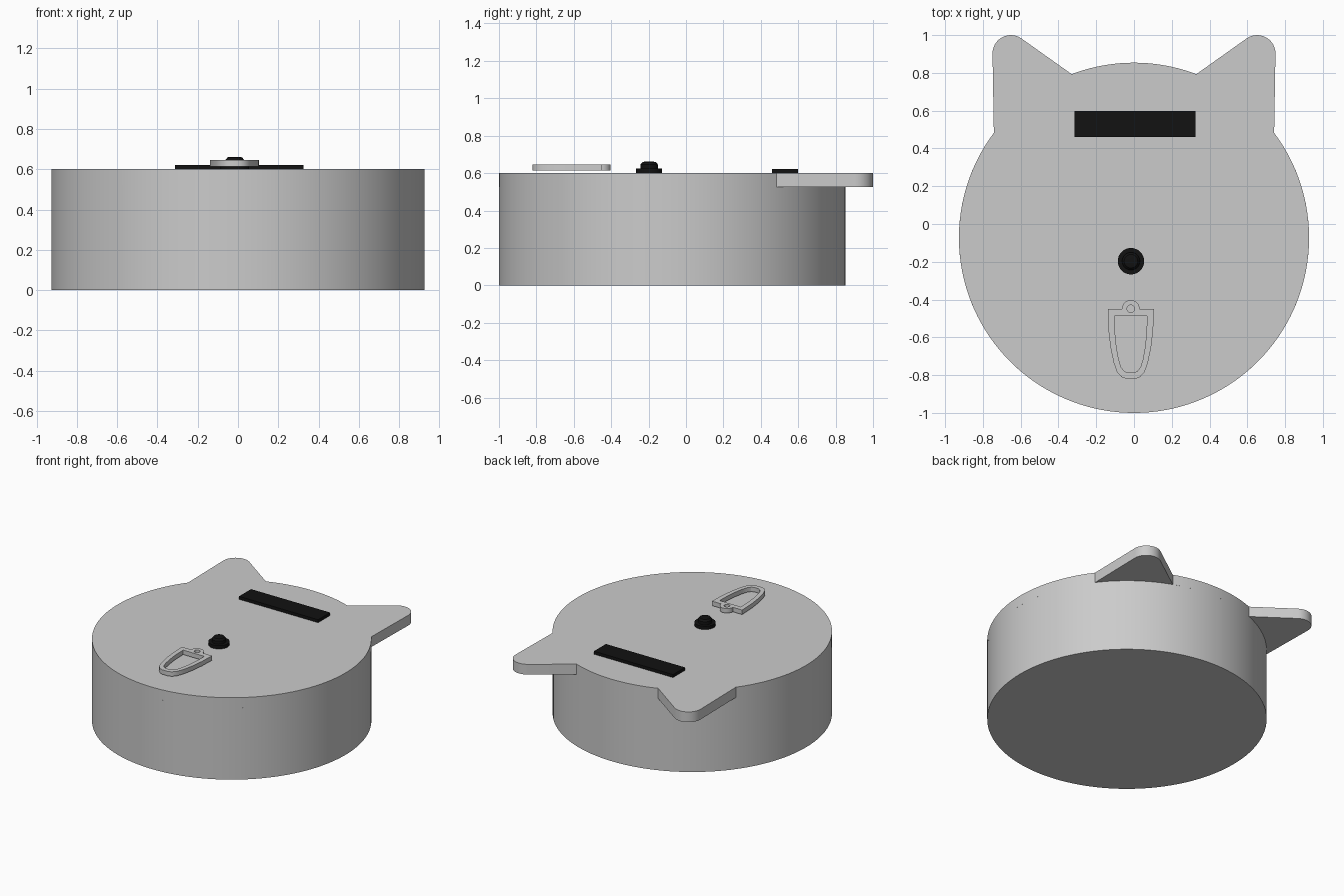
import bpy, bmesh
from math import radians, cos, sin, sqrt, atan2, degrees

if "Cube" in bpy.data.objects:
    bpy.data.objects.remove(bpy.data.objects["Cube"])

CY, R = -0.073, 0.927       # centre and radius of the round case
black = bpy.data.materials.new("black")
black.diffuse_color = (0.006, 0.006, 0.006, 1)
black.use_nodes = True
black.node_tree.nodes["Principled BSDF"].inputs["Base Color"].default_value = black.diffuse_color


def arc(cx, cy, r, a0, a1, n):
    return [(cx + r * cos(radians(a0 + (a1 - a0) * i / n)),
             cy + r * sin(radians(a0 + (a1 - a0) * i / n))) for i in range(n + 1)]


def finish(ob, mat=None):
    if mat:
        ob.data.materials.append(mat)
    bpy.ops.object.select_all(action='DESELECT')
    ob.select_set(True)
    bpy.context.view_layer.objects.active = ob
    bpy.ops.object.shade_smooth_by_angle(angle=radians(30))
    return ob


def plate(name, loops, z0, z1):
    """Extrude a flat outline (first loop) with optional holes."""
    cu = bpy.data.curves.new(name, 'CURVE')
    cu.dimensions, cu.fill_mode, cu.extrude = '2D', 'BOTH', (z1 - z0) / 2
    for pts in loops:
        sp = cu.splines.new('POLY')
        sp.points.add(len(pts) - 1)
        for p, (x, y) in zip(sp.points, pts):
            p.co = (x, y, 0, 1)
        sp.use_cyclic_u = True
    ob = bpy.data.objects.new(name, cu)
    bpy.context.collection.objects.link(ob)
    bpy.ops.object.select_all(action='DESELECT')
    ob.select_set(True)
    bpy.context.view_layer.objects.active = ob
    bpy.ops.object.convert(target='MESH')
    ob = bpy.context.object
    bm = bmesh.new()
    bm.from_mesh(ob.data)
    bmesh.ops.remove_doubles(bm, verts=bm.verts, dist=1e-5)
    bmesh.ops.recalc_face_normals(bm, faces=bm.faces)
    bm.to_mesh(ob.data)
    bm.free()
    ob.location.z = (z0 + z1) / 2
    return finish(ob)


def lathe(name, profile, x, y, n, mat=None):
    """Stack rings of (radius, z) into a closed turned part."""
    bm = bmesh.new()
    rings = [[bm.verts.new((px, py, z)) for px, py in arc(0, 0, r, 0, 360, n)[:-1]]
             for r, z in profile]
    for a, b in zip(rings, rings[1:]):
        for i in range(n):
            j = (i + 1) % n
            bm.faces.new((a[i], a[j], b[j], b[i]))
    bm.faces.new(rings[0][::-1])
    bm.faces.new(rings[-1])
    me = bpy.data.meshes.new(name)
    bm.to_mesh(me)
    bm.free()
    ob = bpy.data.objects.new(name, me)
    bpy.context.collection.objects.link(ob)
    ob.location = (x, y, 0)
    return finish(ob, mat)


# Round case
lathe("case", [(R, 0), (R, 0.525)], 0, CY, 128)

# Lid with two rounded ears
def rim_angle(x):
    return degrees(atan2(sqrt(R * R - x * x), x))

low, high = rim_angle(0.742), rim_angle(0.33)
right_ear = arc(0.652, 0.903, 0.097, 0, 125, 14)
left_ear = [(-x, y) for x, y in reversed(right_ear)]
lid = (right_ear + arc(0, CY, R, high, 180 - high, 20) + left_ear
       + arc(0, CY, R, 180 - low, 360 + low, 100))
plate("lid", [lid], 0.525, 0.6)

# Display panel
bpy.ops.mesh.primitive_cube_add(size=1, location=(0.006, 0.53, 0.61))
display = bpy.context.object
display.name = "display"
display.scale = (0.64, 0.138, 0.024)
finish(display, black)

# Push button: flange and cap
lathe("button", [(0.07, 0.6), (0.07, 0.624), (0.047, 0.624), (0.047, 0.646),
                 (0.036, 0.659), (0.02, 0.662)], -0.016, -0.197, 32, black)

# Tongue-shaped frame with an eyelet, hovering just above the lid
TX = -0.017

def tongue(w, top, bottom):
    h = top - bottom
    half = [(w, top), (w * 0.97, top - h * 0.3), (w * 0.88, top - h * 0.55),
            (w * 0.74, top - h * 0.77), (w * 0.6, top - h * 0.9),
            (w * 0.4, top - h * 0.975), (w * 0.18, bottom)]
    return ([(TX + x, y) for x, y in half]
            + [(TX - x, y) for x, y in reversed(half)])

outer = tongue(0.122, -0.45, -0.82) + arc(TX, -0.45, 0.047, 180, 0, 16)
plate("tongue_frame", [outer, tongue(0.086, -0.487, -0.787),
                       arc(TX, -0.449, 0.02, 0, 360, 20)[:-1]], 0.614, 0.647)
